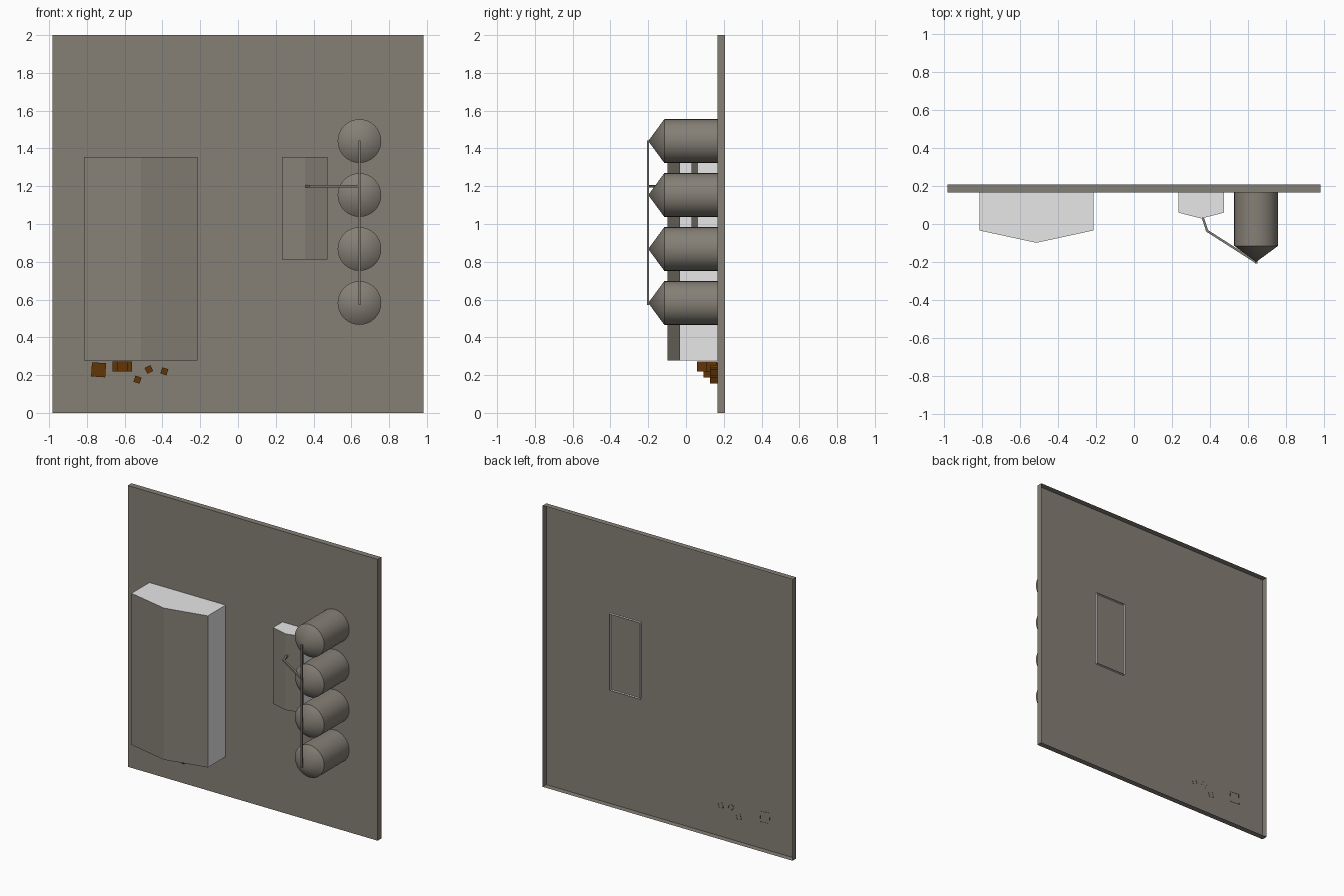
import bpy, bmesh, math
from mathutils import Vector, Matrix

if "Cube" in bpy.data.objects:
    bpy.data.objects.remove(bpy.data.objects["Cube"])


def make_mat(name, rgb):
    m = bpy.data.materials.new(name)
    m.diffuse_color = (*rgb, 1)
    m.use_nodes = True
    m.node_tree.nodes["Principled BSDF"].inputs["Base Color"].default_value = m.diffuse_color
    return m


STONE = make_mat("warm grey", (0.235, 0.215, 0.18))
PALE = make_mat("pale grey", (0.8, 0.8, 0.8))
BROWN = make_mat("brown", (0.12, 0.036, 0.002))
FACE = 0.166  # y of the wall sheet, which is a shallow tray open at the back


def finish(name, bm, mats):
    bmesh.ops.recalc_face_normals(bm, faces=bm.faces)
    me = bpy.data.meshes.new(name)
    bm.to_mesh(me)
    bm.free()
    for m in mats:
        me.materials.append(m)
    ob = bpy.data.objects.new(name, me)
    bpy.context.collection.objects.link(ob)
    return ob


def open_back(bm):
    """Remove the faces looking straight back."""
    bm.normal_update()
    bmesh.ops.delete(bm, geom=[f for f in bm.faces if f.normal.y > 0.9],
                     context='FACES')


def box(name, x, y0, y1, z, w, h, mat, turn=0):
    """Box with an open back, turned in the wall plane."""
    bm = bmesh.new()
    bmesh.ops.create_cube(bm, size=1, matrix=Matrix.Translation((x, (y0 + y1) / 2, z))
                          @ Matrix.Rotation(math.radians(turn), 4, 'Y')
                          @ Matrix.Diagonal((w, y1 - y0, h, 1)))
    open_back(bm)
    return finish(name, bm, [mat])


def ridged_cabinet(name, x0, x1, z0, z1, front, ridge, back):
    """Upright case with a front ridge; pale sides, grey front, open back."""
    bm = bmesh.new()
    plan = [(x0, back), (x0, front), ((x0 + x1) / 2, ridge), (x1, front), (x1, back)]
    base = bm.faces.new([bm.verts.new((x, y, z0)) for x, y in plan])
    up = bmesh.ops.extrude_face_region(bm, geom=[base])["geom"]
    bmesh.ops.translate(bm, vec=(0, 0, z1 - z0),
                        verts=[v for v in up if isinstance(v, bmesh.types.BMVert)])
    bmesh.ops.recalc_face_normals(bm, faces=bm.faces)
    open_back(bm)
    for f in bm.faces:
        f.material_index = 0 if abs(f.normal.y) > 0.5 else 1
    return finish(name, bm, [STONE, PALE])


def pipe(name, points, side):
    """Square bar through the given points."""
    bm = bmesh.new()
    for a, b in zip(points, points[1:]):
        a, b = Vector(a), Vector(b)
        d = b - a
        rot = d.to_track_quat('Z', 'Y').to_matrix().to_4x4()
        bmesh.ops.create_cube(bm, size=1, matrix=Matrix.Translation((a + b) / 2) @ rot
                              @ Matrix.Diagonal((side, side, d.length + side / 2, 1)))
    finish(name, bm, [STONE])


def pointed_tank(name, x, z, r, back, shoulder, tip):
    """Horizontal cylinder with a conical nose facing the front."""
    bm = bmesh.new()
    turn = Matrix.Rotation(math.radians(90), 4, 'X')  # +z becomes -y
    for r2, y0, y1 in ((r, back, shoulder), (0, shoulder, tip)):
        bmesh.ops.create_cone(bm, cap_ends=False, segments=32, radius1=r, radius2=r2,
                              depth=y0 - y1,
                              matrix=Matrix.Translation((x, (y0 + y1) / 2, z)) @ turn)
    bmesh.ops.remove_doubles(bm, verts=bm.verts, dist=1e-4)
    ob = finish(name, bm, [STONE])
    bpy.ops.object.select_all(action='DESELECT')
    ob.select_set(True)
    bpy.context.view_layer.objects.active = ob
    bpy.ops.object.shade_smooth_by_angle(angle=math.radians(35))


# Wall: front sheet with a rim running back, hollow behind
box("wall_panel", 0, FACE, 0.207, 1, 1.965, 2, STONE)

# Large cabinet, and small one whose sides poke through the wall sheet
ridged_cabinet("large_cabinet", -0.814, -0.214, 0.277, 1.355, -0.034, -0.099, FACE)
ridged_cabinet("small_cabinet", 0.233, 0.475, 0.813, 1.355, 0.06, 0.029, 0.182)

# Column of four pointed tanks
for i in range(4):
    pointed_tank(f"tank_{i + 1}", 0.643, 0.582 + i * 0.2857, 0.1155, FACE, -0.115, -0.2)

# Pipe joining the tank tips, and the branch to the small cabinet
pipe("tank_pipe", [(0.643, -0.201, 0.575), (0.643, -0.201, 1.44)], 0.012)
pipe("branch_pipe", [(0.643, -0.201, 1.2), (0.385, -0.036, 1.2),
                     (0.36, 0.04, 1.2)], 0.012)

# Brown blocks under the large cabinet: x, z, side, front, back, turn
blocks = [(-0.738, 0.228, 0.075, 0.092, 0.168, 4),
          (-0.612, 0.245, 0.052, 0.057, 0.112, 0),
          (-0.638, 0.245, 0.052, 0.109, 0.165, 0),
          (-0.586, 0.245, 0.052, 0.109, 0.165, 0),
          (-0.472, 0.23, 0.034, 0.128, 0.168, -28),
          (-0.532, 0.176, 0.034, 0.128, 0.168, 18),
          (-0.39, 0.22, 0.034, 0.128, 0.168, 18)]
for i, (x, z, s, y0, y1, t) in enumerate(blocks):
    box(f"block_{i + 1}", x, y0, y1, z, s, s, BROWN, t)
